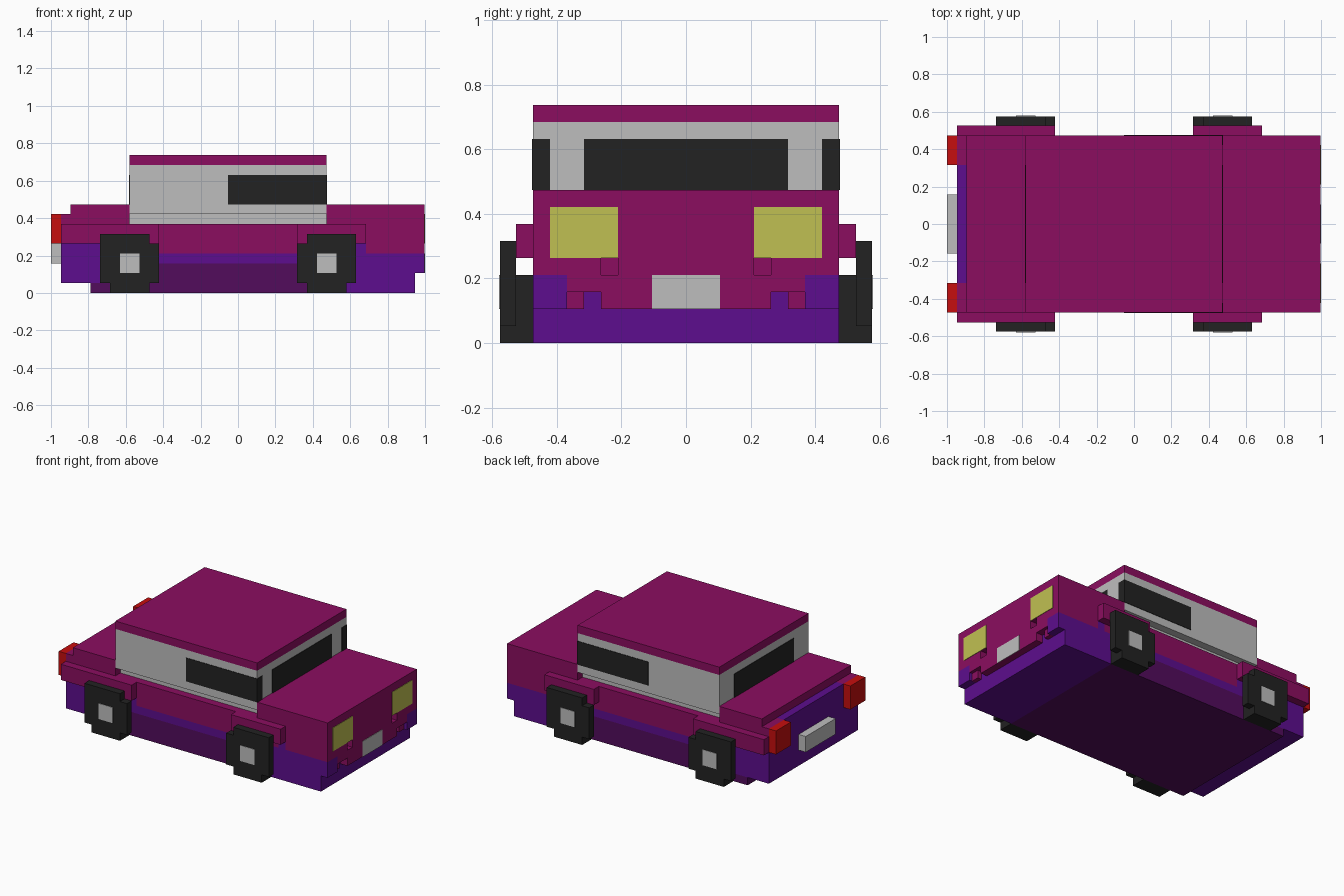
import bpy, bmesh

if "Cube" in bpy.data.objects:
    bpy.data.objects.remove(bpy.data.objects["Cube"], do_unlink=True)

U = 1 / 19    # one block of the grid
P = 0.06      # thickness of flush plates, in blocks


def material(name, r, g, b):
    lin = [(c / 255 / 12.92 if c < 10 else ((c / 255 + 0.055) / 1.055) ** 2.4) for c in (r, g, b)]
    m = bpy.data.materials.new(name)
    m.use_nodes = True
    m.diffuse_color = (*lin, 1)
    m.node_tree.nodes["Principled BSDF"].inputs["Base Color"].default_value = (*lin, 1)
    return m


magenta = material("magenta paint", 139, 13, 96)
purple = material("purple trim", 93, 13, 142)
plum = material("plum underbody", 82, 12, 92)
grey = material("light grey", 190, 190, 190)
black = material("black", 34, 34, 34)
red = material("red", 198, 14, 14)
yellow = material("yellow", 192, 192, 82)


def prism(bm, pts, y0, y1):
    """Extrude an x-z outline from y0 to y1."""
    face = bm.faces.new([bm.verts.new((x * U, y0 * U, z * U)) for x, z in pts])
    ext = bmesh.ops.extrude_face_region(bm, geom=[face])
    verts = [g for g in ext["geom"] if isinstance(g, bmesh.types.BMVert)]
    bmesh.ops.translate(bm, verts=verts, vec=(0, (y1 - y0) * U, 0))


def part(name, mat, *shapes, mirror=False):
    """Each shape is (outline, y0, y1) or a box (x0, x1, y0, y1, z0, z1)."""
    bm = bmesh.new()
    for s in shapes:
        if len(s) == 6:
            x0, x1, y0, y1, z0, z1 = s
            s = ([(x0, z0), (x1, z0), (x1, z1), (x0, z1)], y0, y1)
        pts, y0, y1 = s
        prism(bm, pts, y0, y1)
        if mirror:
            prism(bm, pts, -y1, -y0)
    bmesh.ops.recalc_face_normals(bm, faces=bm.faces)
    me = bpy.data.meshes.new(name)
    bm.to_mesh(me)
    bm.free()
    me.materials.append(mat)
    ob = bpy.data.objects.new(name, me)
    bpy.context.scene.collection.objects.link(ob)
    return ob


# Painted upper body, one side outline with hood, cabin base and boot
part("body", magenta, ([(-17, 5), (-8, 5), (-8, 4), (12, 4), (12, 5), (13, 5), (13, 4), (18, 4),
                        (18, 9), (9, 9), (9, 7), (-11, 7), (-11, 9), (-17, 9)], -9, 9))
part("rear_corners", magenta, (-18, -17, 6, 9, 5, 8), mirror=True)
part("fenders", magenta, (-18, -8, 9, 10, 5, 7), (6, 13, 9, 10, 5, 7), mirror=True)

# Nose layer with small openings
F = 19 - P
part("nose", magenta, (18, F, -9, 9, 5, 9), (18, F, -4, 4, 4, 5),
     (18, F, -7, 7, 3, 4), (18, F, -5, 5, 2, 3))
part("nose_sides", magenta, (18, F, 5, 9, 4, 5), (18, F - 0.4, 6, 7, 2, 3), mirror=True)
part("front_bumper_corners", purple, (18, F, 7, 9, 2, 4), mirror=True)
part("headlights", yellow, (F, 19, 4, 8, 5, 8), mirror=True)
part("front_plate", grey, (F, 19, -2, 2, 2, 4))

# Purple lower body: front, side strip and rear
part("lower_body", purple, ([(11, 0), (18, 0), (18, 4), (13, 4), (13, 5), (12, 5), (12, 4), (-8, 4),
                             (-8, 5), (-17, 5), (-17, 1), (-13, 1), (-13, 3), (11, 3)], -9, 9))
part("rear_panel", purple, (-18, -17, -6, 6, 1, 8))
part("rear_bumper_corners", purple, (-18, -17, 6, 9, 1, 5), mirror=True)

# Underbody
part("underbody", plum, ([(-15, 0), (11, 0), (11, 3), (-13, 3), (-13, 1), (-15, 1)], -9, 9))

# Cabin with a groove at its foot
part("cabin", grey, (-11, 9, -9, 9, 8, 13), (-11, 9, -8, 8, 7, 8))
part("roof", magenta, (-11, 9, -9, 9, 13, 14))
part("side_windows", black, (-1, 9 + P, 8, 9 + P, 9, 12), mirror=True)
part("windshield", black, (9, 9 + P, -6, 6, 9, 12))
part("rear_window", black, (-11 - P, -11, -6, 6, 9, 12))

# Rear lights and plate
part("rear_lights", red, (-19, -18, 6, 9, 5, 8), mirror=True)
part("rear_plate", grey, (-19, -18, -3, 3, 3, 5))

# Blocky wheels, the front ones mirrored lengthwise
OUTLINE = [(-2, 0), (2, 0), (2, 1), (3, 1), (3, 5), (2, 5), (2, 6), (-3, 6), (-3, 1), (-2, 1)]
for name, cx, s in (("rear", -11, 1), ("front", 9, -1)):
    pts = [(cx + s * x, z) for x, z in OUTLINE]
    part(name + "_wheels", black, (pts, 10, 11 - P),
         (cx - 2, cx + 2, 9, 10, 0, 4), mirror=True)
    part(name + "_hubs", grey, (cx - 1, cx + 1, 11 - P, 11, 2, 4), mirror=True)
